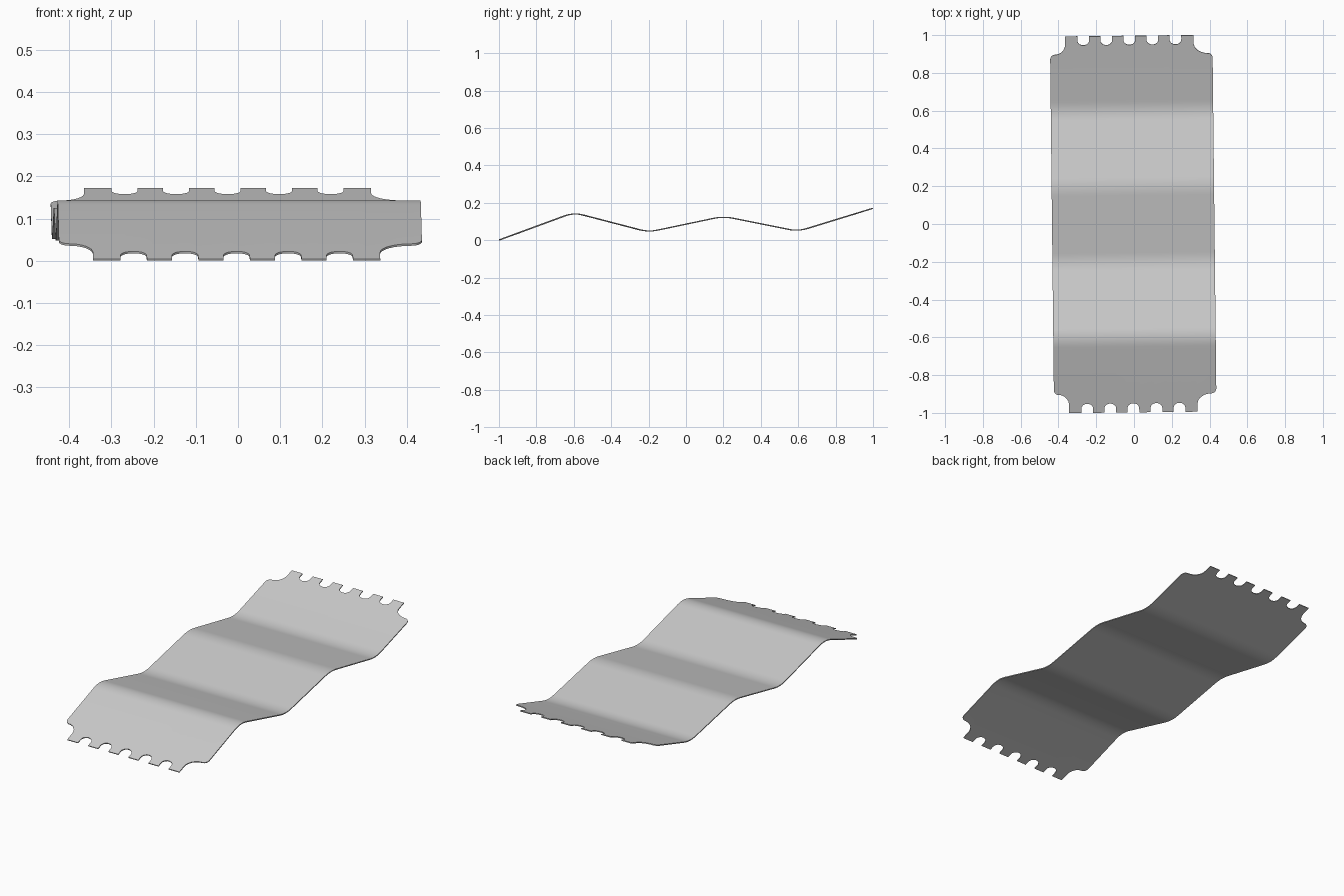
import bpy, bmesh
from math import sin, cos, pi
from mathutils import Matrix, Vector

cube = bpy.data.objects.get("Cube")
if cube:
    bpy.data.objects.remove(cube, do_unlink=True)

END, SHOULDER, HALF_WIDTH = 0.9965, 0.9, 0.43
TOOTH_HALF, TOOTH_SHIFT = 0.34, -0.01
PITCH, NOTCH, NOTCH_DEPTH = 0.122, 0.031, 0.048
THICKNESS, BEND = 0.005, 0.05
FOLDS = [(-1, 0.003), (-0.6, 0.150), (-0.2, 0.046),
         (0.2, 0.130), (0.6, 0.050), (1, 0.173)]


def arc(cx, cy, rx, ry, start, end, steps=8):
    return [(cx + rx * cos(start + (end - start) * i / steps),
             cy + ry * sin(start + (end - start) * i / steps))
            for i in range(steps + 1)]


def shoulder(side):
    """Rounded outer corner, then a scooped corner up to the tooth row."""
    tooth = TOOTH_HALF + side * TOOTH_SHIFT
    inner = HALF_WIDTH - 0.025
    pts = arc(inner, SHOULDER - 0.025, 0.025, 0.025, 0, pi / 2, 5)
    pts += arc(inner, SHOULDER + 0.055, inner - tooth, 0.055, -pi / 2, -pi)[1:]
    pts.append((tooth, END))
    return [(side * x, y) for x, y in pts]


def end_outline():
    """One toothed end, from the left shoulder to the right one."""
    pts = shoulder(-1)
    bottom = END - NOTCH_DEPTH + 0.025
    for i in range(-2, 3):
        c = TOOTH_SHIFT + i * PITCH
        pts.append((c - NOTCH, END))
        pts += arc(c, bottom, NOTCH, 0.025, pi, 2 * pi, 10)
        pts.append((c + NOTCH, END))
    return pts + shoulder(1)[::-1]


def height(y):
    """Zigzag with softly rounded folds."""
    for (y0, z0), (y1, z1), (y2, z2) in zip(FOLDS, FOLDS[1:], FOLDS[2:]):
        if abs(y - y1) < BEND:
            a, b = (z1 - z0) / (y1 - y0), (z2 - z1) / (y2 - y1)
            t = y - y1 + BEND
            return z1 - a * BEND + a * t + (b - a) * t * t / (4 * BEND)
    for (y0, z0), (y1, z1) in zip(FOLDS, FOLDS[1:]):
        if y <= y1:
            break
    return z0 + (z1 - z0) * (y - y0) / (y1 - y0)


# Flat sheet outline, sliced across at every fold
far_end = end_outline()
near_end = [(x, -y) for x, y in reversed(far_end)]
bm = bmesh.new()
bm.faces.new([bm.verts.new((x, y, 0)) for x, y in far_end + near_end])
for fold, _ in FOLDS[1:-1]:
    for i in range(9):
        bmesh.ops.bisect_plane(
            bm, geom=bm.verts[:] + bm.edges[:] + bm.faces[:], dist=1e-6,
            plane_co=(0, fold + BEND * (i / 4 - 1), 0), plane_no=(0, 1, 0))

# Fold the sheet and turn it very slightly
for v in bm.verts:
    v.co.z = height(v.co.y)
bmesh.ops.transform(bm, verts=bm.verts, matrix=Matrix.Rotation(0.011, 4, 'Z'))
bmesh.ops.translate(bm, verts=bm.verts, vec=Vector((-0.004, 0, 0)))
for f in bm.faces:
    f.normal_update()
    if f.normal.z < 0:
        f.normal_flip()
mesh = bpy.data.meshes.new("folded_sheet")
bm.to_mesh(mesh)
bm.free()

sheet = bpy.data.objects.new("folded_sheet", mesh)
bpy.context.collection.objects.link(sheet)
bpy.ops.object.select_all(action='DESELECT')
sheet.select_set(True)
bpy.context.view_layer.objects.active = sheet

# Sheet thickness
solid = sheet.modifiers.new("thickness", 'SOLIDIFY')
solid.thickness = THICKNESS
solid.offset = 0
bpy.ops.object.modifier_apply(modifier=solid.name)
lowest = min(v.co.z for v in sheet.data.vertices)
sheet.data.transform(Matrix.Translation((0, 0, -lowest)))
bpy.ops.object.shade_smooth_by_angle(angle=pi / 6)

# Plain grey material
grey = bpy.data.materials.new("light_grey")
grey.use_nodes = True
colour = (0.6, 0.6, 0.6, 1)
grey.diffuse_color = colour
grey.node_tree.nodes["Principled BSDF"].inputs["Base Color"].default_value = colour
sheet.data.materials.append(grey)
